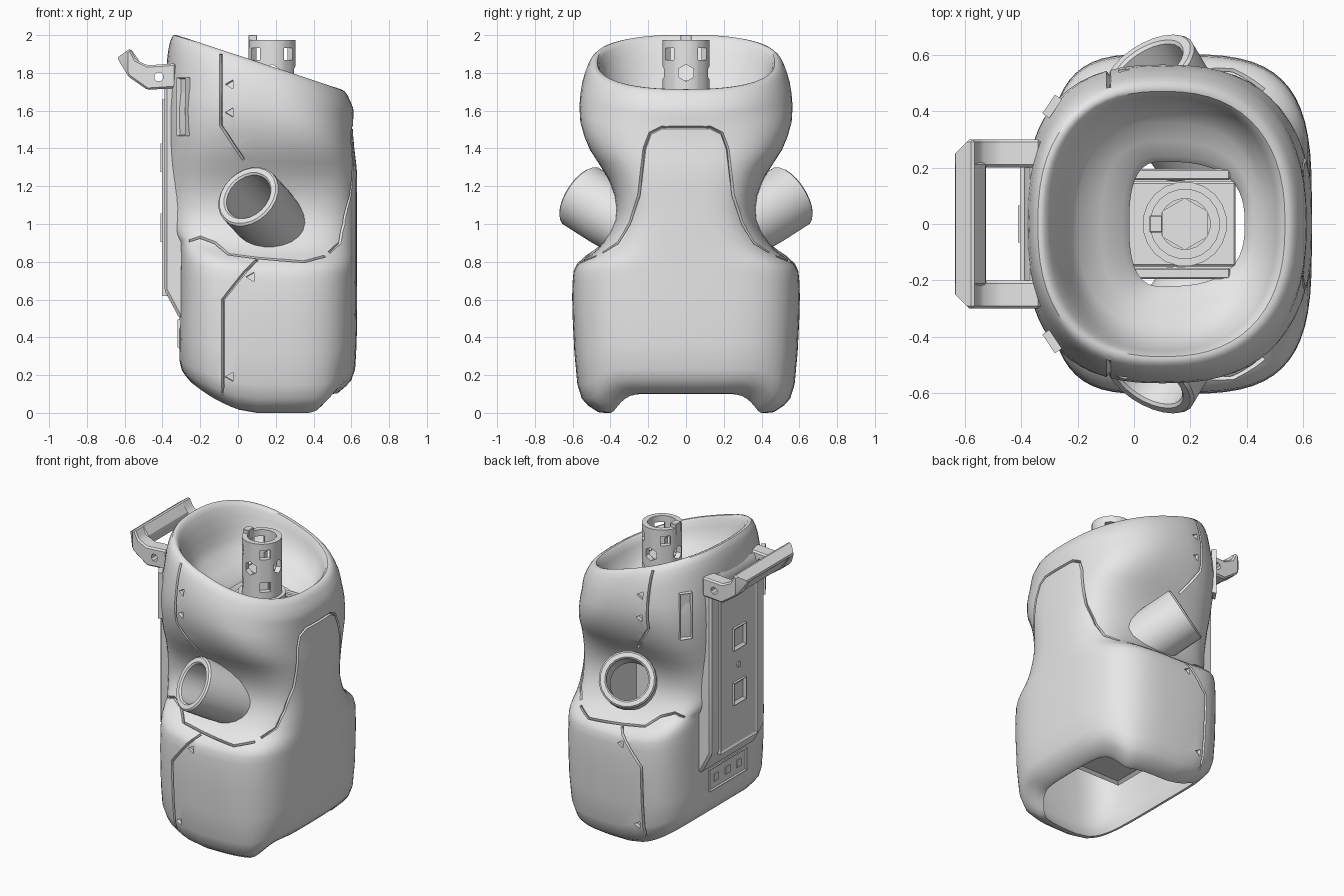
import bpy, bmesh
from math import cos, sin, pi, radians
from mathutils import Vector, Matrix
from mathutils.bvhtree import BVHTree

if "Cube" in bpy.data.objects:
    bpy.data.objects.remove(bpy.data.objects["Cube"])

grey = bpy.data.materials.new("plain_grey")
grey.use_nodes = True
grey.diffuse_color = (0.8, 0.8, 0.8, 1)
for node in grey.node_tree.nodes:
    if node.type == 'BSDF_PRINCIPLED':
        node.inputs["Base Color"].default_value = grey.diffuse_color

BACK, UP = Vector((-1, 0, 0)), Vector((0, 0, 1))


def shade(mesh, angle):
    mesh.materials.clear()
    mesh.materials.append(grey)
    mesh.shade_smooth()
    mesh.set_sharp_from_angle(angle=radians(angle))


def finish(name, bm, angle=35):
    bmesh.ops.recalc_face_normals(bm, faces=bm.faces[:])
    mesh = bpy.data.meshes.new(name)
    bm.to_mesh(mesh)
    bm.free()
    shade(mesh, angle)
    ob = bpy.data.objects.new(name, mesh)
    bpy.context.scene.collection.objects.link(ob)
    return ob


def cut(ob, cutters, angle=35):
    """Subtract the cutters, then discard them."""
    for cutter in cutters:
        cutter.hide_render = True
        mod = ob.modifiers.new("cut", 'BOOLEAN')
        mod.operation, mod.solver, mod.object = 'DIFFERENCE', 'EXACT', cutter
    bpy.context.view_layer.update()
    graph = bpy.context.evaluated_depsgraph_get()
    mesh = bpy.data.meshes.new_from_object(ob.evaluated_get(graph))
    ob.modifiers.clear()
    shade(mesh, angle)
    ob.data = mesh
    for cutter in cutters:
        bpy.data.objects.remove(cutter)


def aim(loc, normal):
    turn = Vector(normal).to_track_quat('Z', 'Y').to_matrix().to_4x4()
    return Matrix.Translation(loc) @ turn


def loft(rings, closed=False):
    bm = bmesh.new()
    loops = [[bm.verts.new(p) for p in ring] for ring in rings]
    for low, high in zip(loops, loops[1:] + (loops[:1] if closed else [])):
        for i in range(len(low)):
            bm.faces.new((low[i - 1], low[i], high[i], high[i - 1]))
    if not closed:
        bm.faces.new(loops[0])
        bm.faces.new(loops[-1])
    return bm


def revolve(name, profile, loc, axis, sides, closed=True):
    """Spin (radius, height) points about an axis."""
    frame = aim(loc, axis)
    angles = [2 * pi * (i + 0.5) / sides for i in range(sides)]
    rings = [[frame @ Vector((r * cos(t), r * sin(t), h)) for t in angles] for r, h in profile]
    return finish(name, loft(rings, closed))


def rod(name, loc, axis, radius, low, high, sides):
    return revolve(name, [(radius, low), (radius, high)], loc, axis, sides, False)


def pipe(name, loc, axis, outer, inner, low, high, sides):
    profile = [(outer, low), (outer, high), (inner, high), (inner, low)]
    return revolve(name, profile, loc, axis, sides)


def prism(name, profile, y0, y1, bevel=0.01):
    """Extrude an (x, z) outline along y."""
    bm = loft([[(x, y, z) for x, z in profile] for y in (y0, y1)])
    bmesh.ops.recalc_face_normals(bm, faces=bm.faces[:])
    bmesh.ops.bevel(bm, geom=bm.edges[:], offset=bevel, segments=1, affect='EDGES')
    return finish(name, bm, 25)


def box(name, x0, x1, y0, y1, z0, z1, bevel=0.006):
    return prism(name, [(x0, z0), (x1, z0), (x1, z1), (x0, z1)], y0, y1, bevel)


def plate(name, loc, normal, width, height, depth, border, recess):
    """Raised plate with a sunken middle."""
    bm = bmesh.new()
    bmesh.ops.create_cube(bm, size=1, matrix=Matrix.Diagonal((width, height, depth, 1)))
    top = max(bm.faces, key=lambda f: f.calc_center_median().z)
    bmesh.ops.inset_region(bm, faces=[top], thickness=border)
    bmesh.ops.translate(bm, verts=top.verts[:], vec=-recess * UP)
    bm.transform(aim(loc, normal))
    return finish(name, bm, 25)


def clamp(value):
    return min(1, max(0, value))


# Hollow body shell: height, back x, front x, half width
OUTER = [
    (0, -.23, .5, .43), (.04, -.28, .57, .52), (.15, -.31, .62, .575),
    (.5, -.31, .63, .6), (.7, -.31, .63, .6), (.78, -.31, .63, .58),
    (.84, -.32, .63, .5), (.9, -.35, .63, .44), (1.02, -.38, .63, .38),
    (1.15, -.385, .63, .38), (1.27, -.385, .63, .43), (1.4, -.385, .62, .51),
    (1.55, -.385, .61, .56), (1.68, -.38, .61, .56), (1.77, -.37, .61, .54),
    (1.84, -.35, .58, .51), (1.86, -.33, .55, .48),
]
BOWL = [(1.84, -.3, .52, .46), (1.74, -.25, .49, .43), (1.65, -.2, .45, .36),
        (1.59, -.04, .4, .24), (1.55, -.05, .41, .25)]
WALL = .04
inner = [(z, back + WALL, front - WALL, w - WALL)
         for z, back, front, w in reversed(OUTER) if .1 < z < 1.6]


def body_ring(key, count=60):
    """Squarish loop, tilted near the neck, raised behind the hips, wavy at the hem."""
    z, back, front, width = key
    power = 2 / (3.6 - 1.2 * clamp((z - 1.15) / .55))
    tilt = .33 * clamp((z - 1.3) / .5)
    wave = clamp(1.1 - z / .5)
    shoulder = .08 * clamp(1 - abs(z - .82) / .2)
    points = []
    for i in range(count):
        c, s = cos(2 * pi * i / count), sin(2 * pi * i / count)
        offset = ((front if c > 0 else back) - .1) * abs(c) ** power
        y = width * abs(s) ** power * (1 if s > 0 else -1)
        rise = clamp((c - .5) / .45)
        hem = .1 * rise * rise * (3 - 2 * rise) + .16 * max(0, -c)
        points.append((.1 + offset, y, z - tilt * offset + wave * hem + shoulder * max(0, -c)))
    return points


keys = OUTER + BOWL + inner
rings = []
for i, here in enumerate(keys):
    after, beyond = (keys[(i + k) % len(keys)] for k in (1, 2))
    middle = [(9 * (q + r) - p - s) / 16 for p, q, r, s in zip(keys[i - 1], here, after, beyond)]
    rings += [body_ring(here), body_ring(middle)]
shell = loft(rings, True)
bmesh.ops.recalc_face_normals(shell, faces=shell.faces[:])
tree = BVHTree.FromBMesh(shell)
body = finish("body_shell", shell, 40)


def on_side(x, z, side):
    return tree.ray_cast(Vector((x, 2 * side, z)), Vector((0, -side, 0)))[:2]


def on_chest(y, z):
    return tree.ray_cast(Vector((2, y, z)), BACK)[:2]


def spaced(path, step=.04):
    points = []
    for a, b in zip(path, path[1:]):
        a, b = Vector(a), Vector(b)
        n = max(1, round((b - a).length / step))
        points += [a.lerp(b, k / n) for k in range(n)]
    return points + [Vector(path[-1])]


def groove(hits, r=.008):
    """V-shaped cutter following points on the surface."""
    hits = [hit for hit in hits if hit[0] is not None]
    sections = []
    for i, (p, n) in enumerate(hits):
        along = hits[min(i + 1, len(hits) - 1)][0] - hits[max(i - 1, 0)][0]
        across = along.cross(n).normalized() * r
        sections.append([p + n * r, p + across, p - n * r * 2, p - across])
    return finish("seam_cutter", loft(sections))


# Seams, arm bores and small triangular notches
UPPER = [(-.09, 1.9), (-.09, 1.52), (.03, 1.34)]
LOWER = [(.1, .81), (.04, .75), (-.08, .6), (-.08, .1)]
WAIST = [(.46, .83), (.35, .8), (.1, .82), (-.05, .84), (-.12, .9), (-.2, .93), (-.26, .91)]
CHEST = [(.44, .85), (.36, .9), (.3, 1), (.25, 1.15), (.22, 1.4), (.19, 1.48), (.13, 1.51)]
NOTCHES = [(-.04, 1.74), (-.04, 1.59), (.07, .72), (-.04, .19)]
chest_path = CHEST + [(-y, z) for y, z in reversed(CHEST)]
cutters = [groove([on_chest(*p) for p in spaced(chest_path)])]
for label, side in (("right", -1), ("left", 1)):
    for path in (UPPER, LOWER, WAIST):
        cutters.append(groove([on_side(*p, side) for p in spaced(path)]))
    for x, z in NOTCHES:
        cutters.append(rod("notch_cutter", *on_side(x, z, side), .028, -.025, .03, 3))
    # Arm socket tube
    tip, axis = Vector((.05, .56 * side, 1.15)), Vector((-.45, .75 * side, .48))
    cutters.append(rod("bore_cutter", tip, axis, .155, -.42, .05, 24))
    revolve(label + "_arm_socket", [(.165, -.4), (.178, -.2), (.178, -.01), (.168, 0),
                                    (.14, 0), (.13, -.01), (.13, -.4)], tip, axis, 24)
    # Slot on the back corner
    spot, normal = on_side(-.29, 1.62, side)
    plate(label + "_side_slot", spot, (normal.x, normal.y, 0), .08, .31, .03, .012, .022)
cut(body, cutters, 40)

# Back panel with door, hatches and lower plate
prism("back_panel", [(-.39, .65), (-.39, 1.8), (-.36, 1.85), (-.3, 1.8), (-.28, .5), (-.31, .5)],
      -.29, .29, .015)
plate("back_door", (-.388, 0, 1.14), BACK, .4, 1.04, .03, .02, .008)
for label, z in (("upper", 1.35), ("lower", .98)):
    plate(label + "_hatch", (-.395, 0, z), BACK, .13, .15, .03, .03, .018)
rod("door_bolt", (-.395, 0, 1.16), BACK, .02, -.01, .008, 8)
plate("lower_back_plate", (-.305, 0, .42), BACK, .4, .15, .03, .012, .008)
for y in (-.12, 0, .12):
    rod("plate_stud", (-.305, y, .42), BACK, .035, -.01, .012, 4)

# Carry handle with chamfered corners
ARM = [(-.33, 1.72), (-.33, 1.85), (-.48, 1.84), (-.54, 1.87), (-.57, 1.93),
       (-.64, 1.88), (-.58, 1.78), (-.48, 1.71)]
GRIP = [(-.64, 1.88), (-.57, 1.93), (-.52, 1.86), (-.56, 1.77)]
for label, side in (("right", -1), ("left", 1)):
    y = .25 * side
    arm = prism(label + "_handle_arm", ARM, y - .05, y + .05)
    cut(arm, [rod("pin_cutter", (-.42, y, 1.78), (0, 1, 0), .025, -.1, .1, 8),
              rod("corner_cutter", (-.69, .35 * side, 1.8), UP, .12, -.2, .2, 8)], 25)
prism("handle_grip", GRIP, -.22, .22)

# Neck post with vent holes, on its mount
NECK = Vector((.18, 0, 0))
post = pipe("neck_post", NECK, UP, .125, .09, 1.5, 1.975, 20)
vents = []
for sides, z, turn in ((4, 1.68, .5), (6, 1.8, 0), (4, 1.9, .5)):
    for k in range(4):
        angle = pi / 2 * (k + turn)
        outward = Vector((cos(angle), sin(angle), 0))
        vents.append(rod("vent_cutter", NECK + UP * z, outward, .045, .06, .16, sides))
cut(post, vents)
pipe("neck_collar", NECK, UP, .15, .12, 1.5, 1.6, 20)
rod("neck_core", NECK, UP, .092, 1.52, 1.76, 6)
box("neck_tab", .055, .1, -.03, .03, 1.93, 2, .003)
box("neck_mount", -.05, .36, -.15, .15, 1.46, 1.53)
for label, y in (("right", -.175), ("left", .175)):
    box(label + "_mount_rail", -.05, .34, y - .02, y + .02, 1.46, 1.55)

# Inner column and hip mount
box("inner_column", .02, .3, -.11, .11, .34, 1.48)
box("hip_mount", -.05, .36, -.19, .19, .3, .36)
plate("hip_grille", (.155, 0, .3), -UP, .36, .36, .04, .03, .015)
